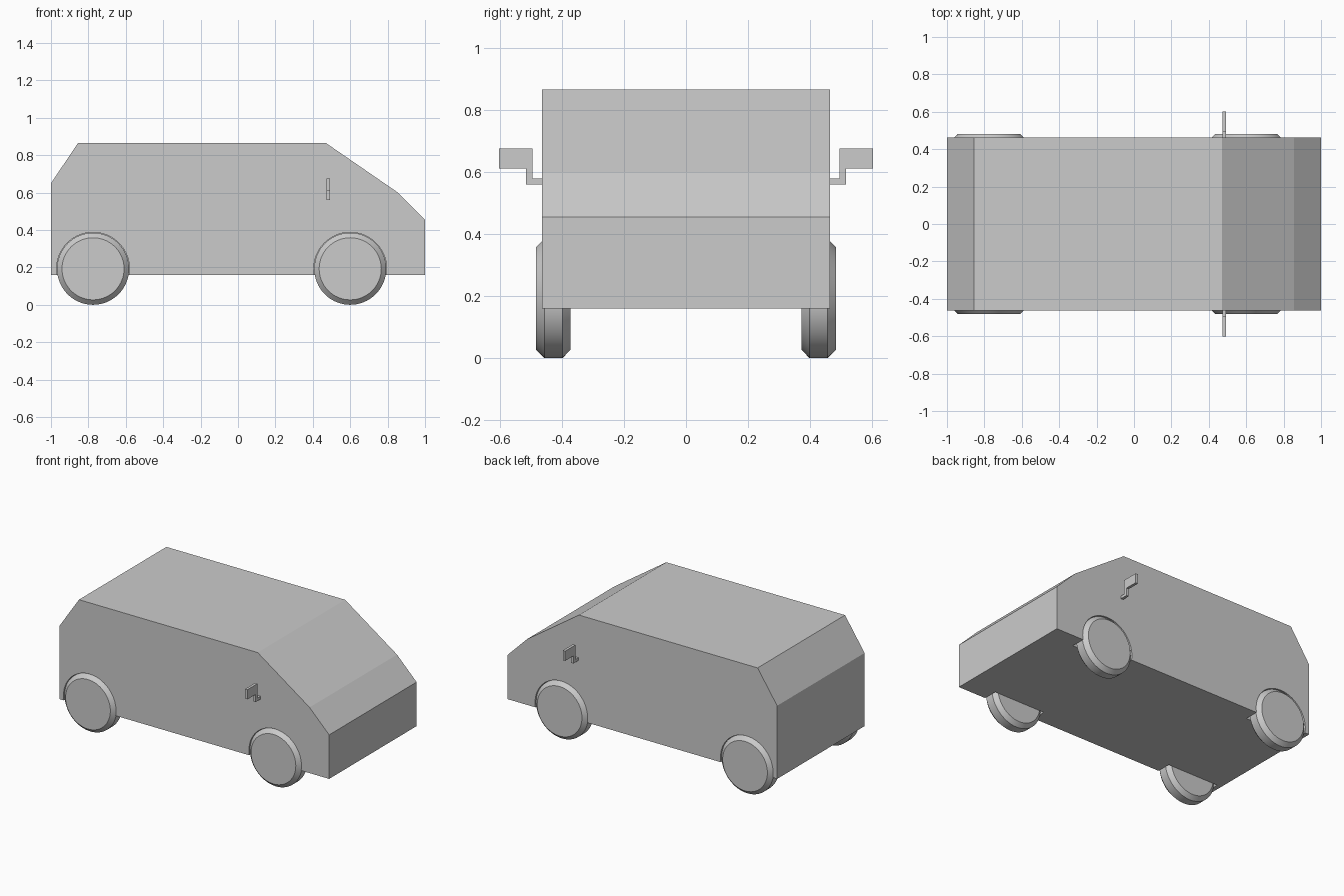
import bpy, bmesh, math

if "Cube" in bpy.data.objects:
    bpy.data.objects.remove(bpy.data.objects["Cube"])

HALF_W = 0.463
WHEEL_R = 0.1925
AXLES = {"front": 0.60, "rear": -0.775}


def finish(name, bm):
    bmesh.ops.recalc_face_normals(bm, faces=bm.faces[:])
    mesh = bpy.data.meshes.new(name)
    bm.to_mesh(mesh)
    bm.free()
    obj = bpy.data.objects.new(name, mesh)
    bpy.context.collection.objects.link(obj)
    return obj


def prism(name, points, depth):
    """Extrude a closed outline of 3D points along the vector depth."""
    bm = bmesh.new()
    face = bm.faces.new([bm.verts.new(p) for p in points])
    new = bmesh.ops.extrude_face_region(bm, geom=[face], use_keep_orig=True)
    verts = [v for v in new["geom"] if isinstance(v, bmesh.types.BMVert)]
    bmesh.ops.translate(bm, verts=verts, vec=depth)
    return finish(name, bm)


def turned(name, x, side, profile, sides=64):
    """Closed solid turned round a wheel axle from (y, radius) rings."""
    bm = bmesh.new()
    rings = []
    for y, r in profile:
        rings.append([bm.verts.new((x + r * math.cos(2 * math.pi * i / sides), side * y,
                                    WHEEL_R + r * math.sin(2 * math.pi * i / sides)))
                      for i in range(sides)])
    for a, b in zip(rings, rings[1:]):
        for i in range(sides):
            j = (i + 1) % sides
            bm.faces.new((a[i], a[j], b[j], b[i]))
    bm.faces.new(rings[0])
    bm.faces.new(rings[-1])
    return finish(name, bm)


# Van body from its side profile
outline = [(-1, 0.16), (1, 0.16), (1, 0.455), (0.855, 0.60),
           (0.47, 0.865), (-0.855, 0.865), (-1, 0.65)]
body = prism("van_body", [(x, -HALF_W, z) for x, z in outline], (0, 2 * HALF_W, 0))

for side, side_name in ((-1, "right"), (1, "left")):
    for axle, x in AXLES.items():
        # Chamfered wheel
        wheel = turned(f"{axle}_{side_name}_wheel", x, side,
                       [(0.372, 0.166), (0.398, WHEEL_R), (0.455, WHEEL_R), (0.482, 0.166)])
        bpy.ops.object.select_all(action='DESELECT')
        wheel.select_set(True)
        bpy.context.view_layer.objects.active = wheel
        bpy.ops.object.shade_smooth_by_angle(angle=math.radians(25))

        # Wheel pocket cut into the body
        cutter = turned(f"{axle}_{side_name}_arch_cutter", x, side,
                        [(0.367, 0.195), (0.55, 0.195)])
        cutter.hide_render = True
        cutter.display_type = 'WIRE'
        cut = body.modifiers.new("wheel_arch", 'BOOLEAN')
        cut.operation = 'DIFFERENCE'
        cut.solver = 'EXACT'
        cut.object = cutter

    # Stepped door mirror plate
    mirror = [(0.455, 0.559), (0.515, 0.559), (0.515, 0.61), (0.602, 0.61),
              (0.602, 0.675), (0.494, 0.675), (0.494, 0.578), (0.455, 0.578)]
    prism(f"{side_name}_mirror", [(0.474, side * y, z) for y, z in mirror], (0.018, 0, 0))
